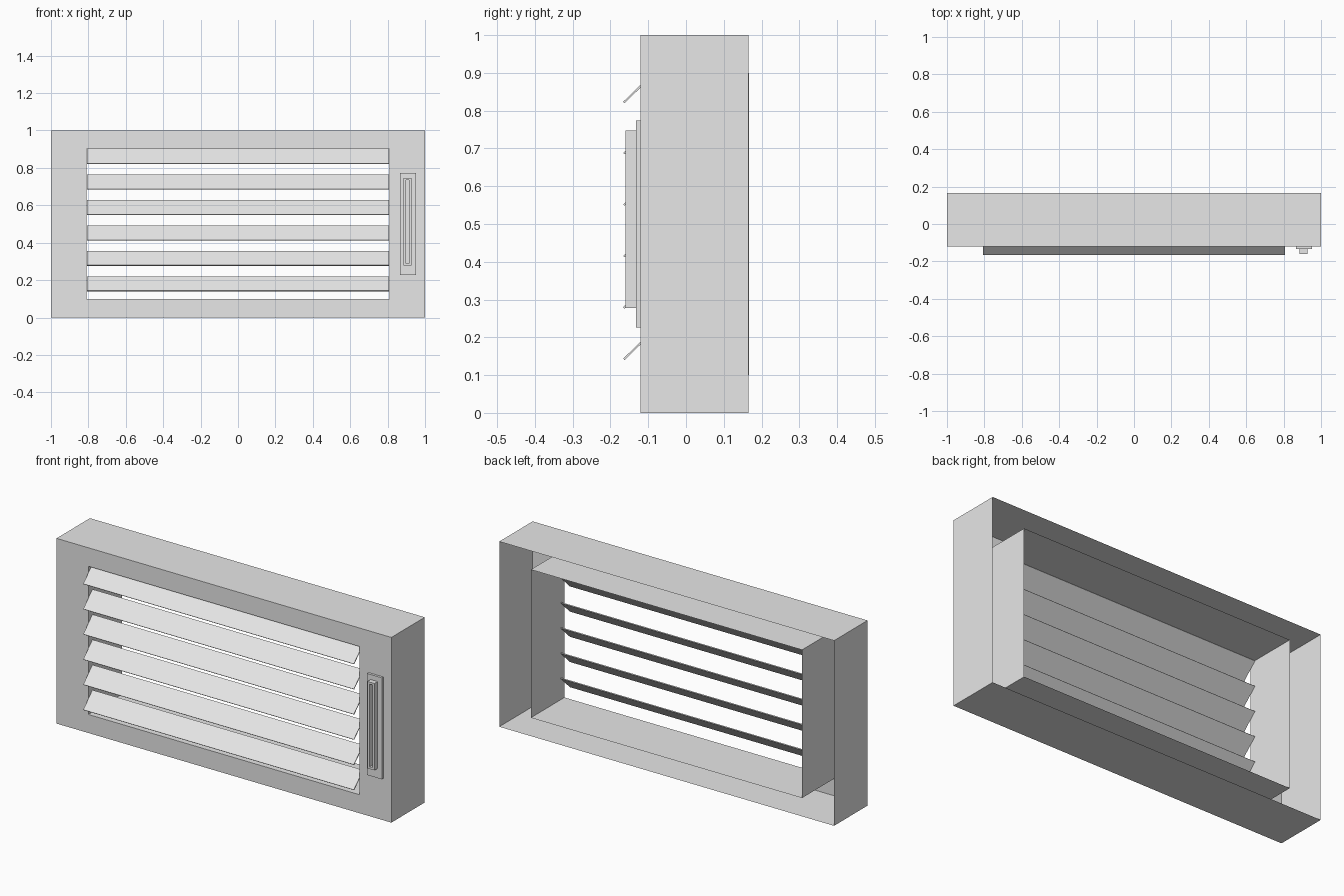
import bpy, bmesh
from mathutils import Vector, Matrix
from math import radians

cube = bpy.data.objects.get("Cube")
if cube:
    bpy.data.objects.remove(cube, do_unlink=True)

metal = bpy.data.materials.new("light_grey_metal")
metal.use_nodes = True
GREY = (0.8, 0.8, 0.8, 1)
metal.diffuse_color = GREY
metal.node_tree.nodes["Principled BSDF"].inputs["Base Color"].default_value = GREY


def finish(name, bm):
    mesh = bpy.data.meshes.new(name)
    bm.to_mesh(mesh)
    bm.free()
    mesh.materials.append(metal)
    obj = bpy.data.objects.new(name, mesh)
    bpy.context.collection.objects.link(obj)
    return obj


def loop(bm, x0, x1, z0, z1, y):
    """Rectangle of vertices, counter-clockwise seen from the front."""
    return [bm.verts.new((x, y, z)) for x, z in ((x0, z0), (x1, z0), (x1, z1), (x0, z1))]


def bridge(bm, a, b):
    for i in range(4):
        j = (i + 1) % 4
        bm.faces.new((a[i], a[j], b[j], b[i]))


def nested(name, rings, cap=False):
    """Join successive rectangles into one sheet, optionally closing the last."""
    bm = bmesh.new()
    loops = [loop(bm, *r) for r in rings]
    for a, b in zip(loops, loops[1:]):
        bridge(bm, a, b)
    if cap:
        bm.faces.new(loops[-1])
    return finish(name, bm)


FRONT, BACK = -0.12, 0.165
OPENING = (-0.81, 0.81, 0.1, 0.9)

# Sheet-metal casing, folded round the front and into the inner duct
nested("casing_and_duct", [
    (-1, 1, 0, 1, BACK),
    (-1, 1, 0, 1, FRONT),
    (*OPENING, FRONT),
    (*OPENING, BACK + 0.002),
])

# Six sloping slats, low at the front
for i in range(6):
    bm = bmesh.new()
    turn = Matrix.Rotation(radians(44), 4, "X")
    place = Matrix.Translation((0, -0.125, 0.18 + 0.136 * i))
    size = Matrix.Diagonal(Vector((1.616, 0.11, 0.005, 1)))
    bmesh.ops.create_cube(bm, size=1, matrix=place @ turn @ size)
    finish(f"slat_{i + 1}", bm)

# Lever plate and its slotted raised guide
PLATE, GUIDE = -0.133, -0.16
nested("lever_plate", [
    (0.865, 0.952, 0.226, 0.774, FRONT),
    (0.865, 0.952, 0.226, 0.774, PLATE),
], cap=True)
nested("lever_guide", [
    (0.885, 0.927, 0.278, 0.747, PLATE),
    (0.885, 0.927, 0.278, 0.747, GUIDE),
    (0.898, 0.914, 0.29, 0.736, GUIDE),
    (0.898, 0.914, 0.29, 0.736, PLATE - 0.001),
], cap=True)
